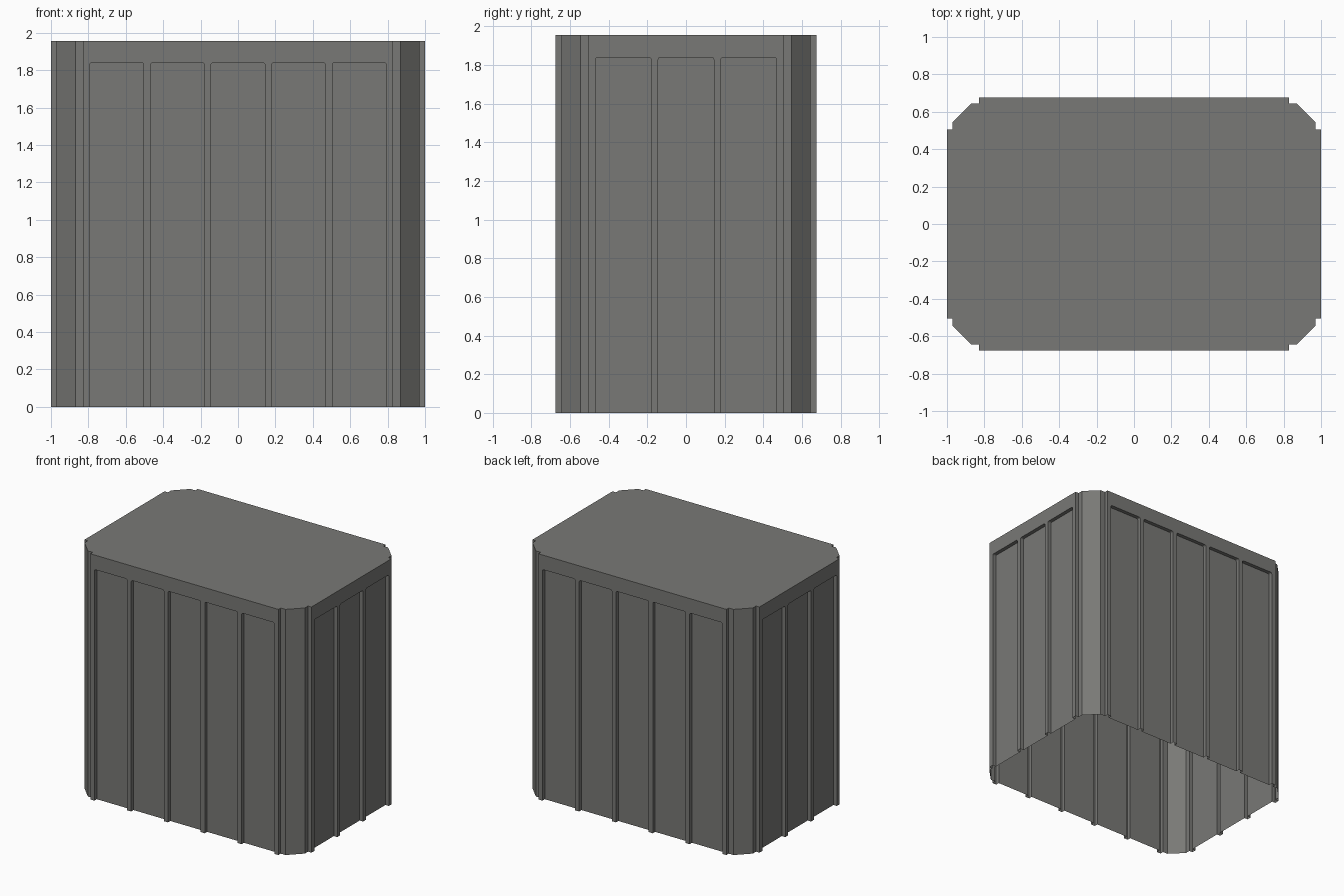
import bpy
import bmesh
from math import sin, cos, pi
from mathutils import Matrix, Vector

if "Cube" in bpy.data.objects:
    bpy.data.objects.remove(bpy.data.objects["Cube"])

HALF_X, HALF_Y, HEIGHT = 1.0, 0.675, 1.955
DEPTH = 0.03            # recess of panels and corner posts
PANEL_W, PITCH, PANEL_TOP = 0.288, 0.324, 1.84
RADIUS = 0.012          # rounding of the panel tops

grey = bpy.data.materials.new("warm grey")
grey.use_nodes = True
colour = (0.19, 0.19, 0.18, 1)
grey.diffuse_color = colour
grey.node_tree.nodes["Principled BSDF"].inputs["Base Color"].default_value = colour


def make_object(name, faces, matrix=Matrix()):
    """Join a list of point loops into one flat-shaded sheet."""
    bm = bmesh.new()
    for loop in faces:
        bm.faces.new([bm.verts.new(matrix @ Vector(p)) for p in loop])
    bmesh.ops.remove_doubles(bm, verts=bm.verts, dist=0.0001)
    mesh = bpy.data.meshes.new(name)
    bm.to_mesh(mesh)
    bm.free()
    mesh.materials.append(grey)
    obj = bpy.data.objects.new(name, mesh)
    bpy.context.collection.objects.link(obj)


def panel_path(cx):
    """Open outline of a panel, up the left edge and down the right one."""
    w = PANEL_W / 2
    path = [(cx - w, 0)]
    for side, start in ((-1, pi), (1, pi / 2)):
        for i in range(4):
            a = start - i * pi / 6
            path.append((cx + side * (w - RADIUS) + RADIUS * cos(a),
                         PANEL_TOP - RADIUS + RADIUS * sin(a)))
    return path + [(cx + w, 0)]


def make_wall(name, half, count, distance, angle):
    """Ribbed wall: comb-shaped outer sheet with recessed panels."""
    comb, faces = [(-half, 0)], []
    inner = distance - DEPTH
    for n in range(count):
        path = panel_path((n - (count - 1) / 2) * PITCH)
        comb += path
        faces.append([(x, -inner, z) for x, z in reversed(path)])
        for (ax, az), (bx, bz) in zip(path, path[1:]):
            faces.append([(bx, -distance, bz), (ax, -distance, az),
                          (ax, -inner, az), (bx, -inner, bz)])
    comb += [(half, 0), (half, HEIGHT), (-half, HEIGHT)]
    faces.append([(x, -distance, z) for x, z in comb])
    make_object(name, faces, Matrix.Rotation(angle, 4, "Z"))


# Four ribbed walls
END_X, END_Y = 0.828, 0.505
make_wall("front_wall", END_X, 5, HALF_Y, 0)
make_wall("left_wall", END_Y, 3, HALF_X, pi / 2)
make_wall("back_wall", END_X, 5, HALF_Y, pi)
make_wall("right_wall", END_Y, 3, HALF_X, -pi / 2)

# Chamfered corner posts, mirrored from one stepped profile
ix, iy = HALF_X - DEPTH, HALF_Y - DEPTH
profile = [(END_X, -HALF_Y), (END_X, -iy), (ix - 0.1, -iy),
           (ix, -iy + 0.1), (ix, -END_Y), (HALF_X, -END_Y)]
outline = []
for name, sx, sy in (("front_left", 1, 1), ("back_left", 1, -1),
                     ("back_right", -1, -1), ("front_right", -1, 1)):
    path = [(x * sx, y * sy) for x, y in profile]
    if sx * sy < 0:
        path.reverse()
    outline += path
    make_object(name + "_corner",
                [[(*a, 0), (*b, 0), (*b, HEIGHT), (*a, HEIGHT)]
                 for a, b in zip(path, path[1:])])

# Flat lid; the underside stays open
make_object("top_lid", [[(x, y, HEIGHT) for x, y in outline]])
